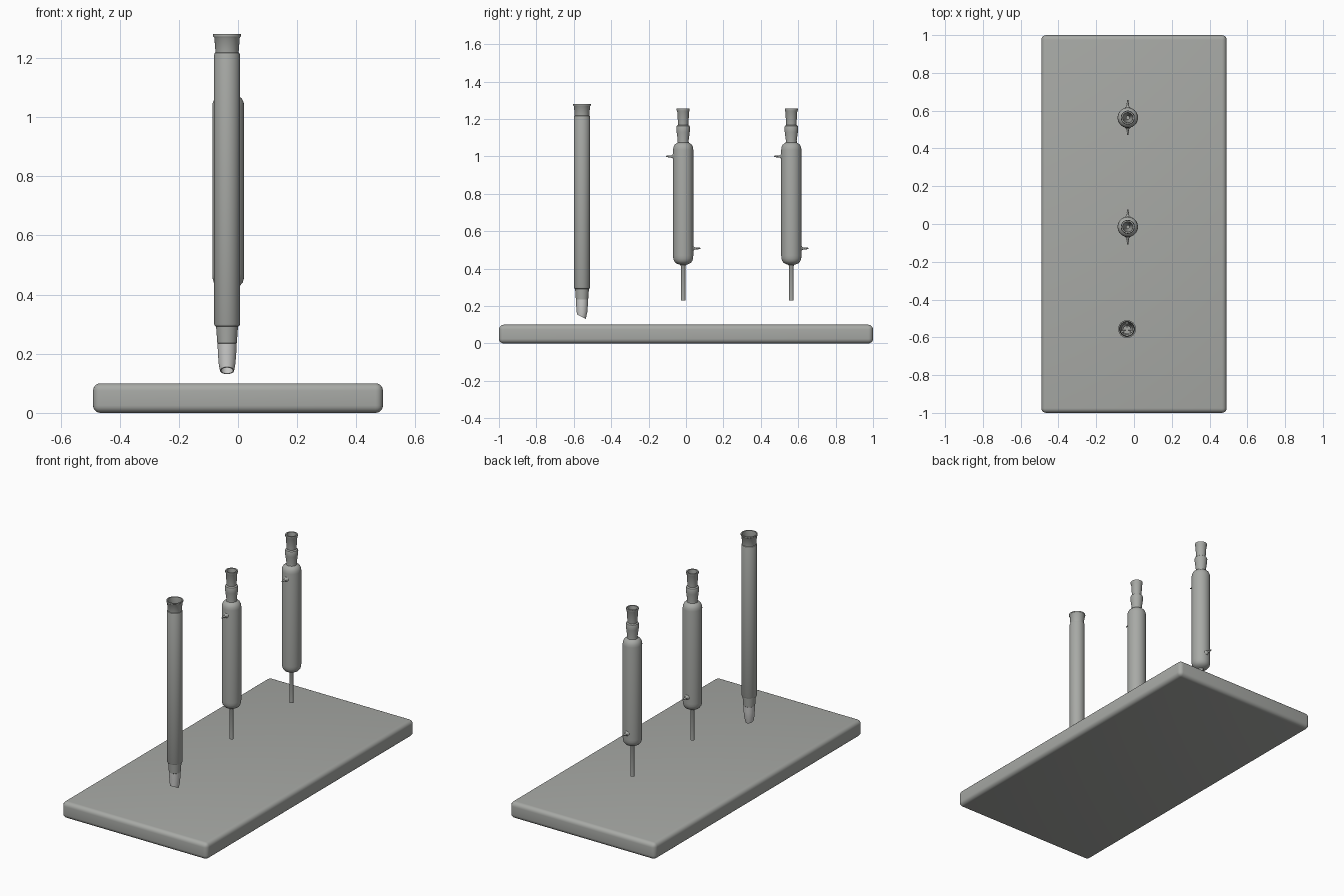
import bpy, bmesh, math
from mathutils import Matrix, Vector

if "Cube" in bpy.data.objects:
    bpy.data.objects.remove(bpy.data.objects["Cube"])


def material(name, v):
    m = bpy.data.materials.new(name)
    m.diffuse_color = (v[0], v[1], v[2], 1)
    m.use_nodes = True
    m.node_tree.nodes["Principled BSDF"].inputs["Base Color"].default_value = m.diffuse_color
    return m


GREY = material("glass_grey", (0.39, 0.40, 0.38))
PALE = material("frosted_pale_grey", (0.62, 0.62, 0.61))


def finish(bm, name, mats, angle=35):
    bmesh.ops.recalc_face_normals(bm, faces=bm.faces)
    me = bpy.data.meshes.new(name)
    bm.to_mesh(me)
    bm.free()
    for m in mats:
        me.materials.append(m)
    ob = bpy.data.objects.new(name, me)
    bpy.context.collection.objects.link(ob)
    bpy.ops.object.select_all(action='DESELECT')
    ob.select_set(True)
    bpy.context.view_layer.objects.active = ob
    bpy.ops.object.shade_smooth_by_angle(angle=math.radians(angle))
    return ob


def lathe(profile, sides=48, closed=True):
    """Spin a (radius, z) profile; closed joins last ring to the first."""
    bm = bmesh.new()
    rings = []
    for r, z in profile:
        rings.append([bm.verts.new((r * math.cos(2 * math.pi * i / sides),
                                    r * math.sin(2 * math.pi * i / sides), z))
                      for i in range(sides)])
    pairs = list(zip(rings, rings[1:]))
    if closed:
        pairs.append((rings[-1], rings[0]))
    else:
        bm.faces.new(rings[0])
        bm.faces.new(rings[-1])
    for a, b in pairs:
        for i in range(sides):
            j = (i + 1) % sides
            bm.faces.new((a[i], a[j], b[j], b[i]))
    return bm


# base slab with rounded edges
bm = bmesh.new()
bmesh.ops.create_cube(bm, size=1, matrix=Matrix.Translation((0, 0, 0.05))
                      @ Matrix.Diagonal((0.98, 2.0, 0.1, 1)))
bmesh.ops.bevel(bm, geom=bm.edges[:], offset=0.025, segments=5,
                profile=0.5, affect='EDGES')
finish(bm, "base_slab", [GREY])

# tall straight column: outside going up, then inside going down
column = [(0.024, 0.143), (0.028, 0.165), (0.031, 0.20), (0.032, 0.235),
          (0.033, 0.236), (0.037, 0.292), (0.041, 0.294), (0.044, 0.300),
          (0.044, 1.210), (0.042, 1.216), (0.039, 1.218), (0.043, 1.268),
          (0.047, 1.273), (0.047, 1.280), (0.040, 1.280), (0.036, 1.215),
          (0.039, 1.205), (0.039, 0.305), (0.029, 0.285), (0.026, 0.20),
          (0.020, 0.143)]
bm = lathe(column)
for v in bm.verts:                      # slanted drip tip
    if v.co.z < 0.15:
        v.co.z -= 0.5 * v.co.y
        v.co.y -= 0.004
for f in bm.faces:                      # pale lower tip
    c = f.calc_center_median()
    f.material_index = 1 if c.z < 0.235 else 0
col = finish(bm, "column_tube", [GREY, PALE])
col.location = (-0.037, -0.556, 0)

# inner support points of the column
for k in range(3):
    bm = lathe([(0.008, 0), (0.005, 0.015), (0.003, 0.032)], 12, False)
    a = math.radians(90 + 120 * k)
    d = Vector((math.cos(a), math.sin(a), 0))
    bm.transform(Matrix.Translation(Vector((-0.037, -0.556, 0.36)) + d * 0.040)
                 @ (-d).to_track_quat('Z', 'Y').to_matrix().to_4x4())
    finish(bm, "column_support_%d" % k, [GREY])

# jacketed condenser profile
condenser = [(0.012, 0.230), (0.012, 0.412), (0.016, 0.420), (0.028, 0.424),
             (0.040, 0.430), (0.049, 0.441), (0.053, 0.455), (0.054, 0.470),
             (0.054, 1.035), (0.052, 1.050), (0.046, 1.062), (0.037, 1.070),
             (0.030, 1.073), (0.029, 1.085), (0.035, 1.130), (0.037, 1.153),
             (0.034, 1.163), (0.027, 1.168), (0.028, 1.180), (0.032, 1.240),
             (0.035, 1.246), (0.035, 1.255), (0.027, 1.255), (0.022, 1.180),
             (0.012, 1.110), (0.008, 1.070), (0.008, 0.230)]
# hose connector, pointing along its own z
barb = [(0.017, 0.045), (0.015, 0.053), (0.009, 0.058), (0.006, 0.064),
        (0.005, 0.072), (0.006, 0.073), (0.003, 0.093)]

for n, y in (("middle", -0.015), ("rear", 0.563)):
    ob = finish(lathe(condenser), n + "_condenser", [GREY])
    ob.location = (-0.033, y, 0)
    for label, z, s in (("upper", 1.0, 1), ("lower", 0.508, -1)):
        bm = lathe(barb, 20, False)
        bm.transform(Matrix.Translation((-0.033, y, z))
                     @ Matrix.Rotation(s * math.pi / 2, 4, 'X'))
        finish(bm, "%s_%s_hose_barb" % (n, label), [GREY])
